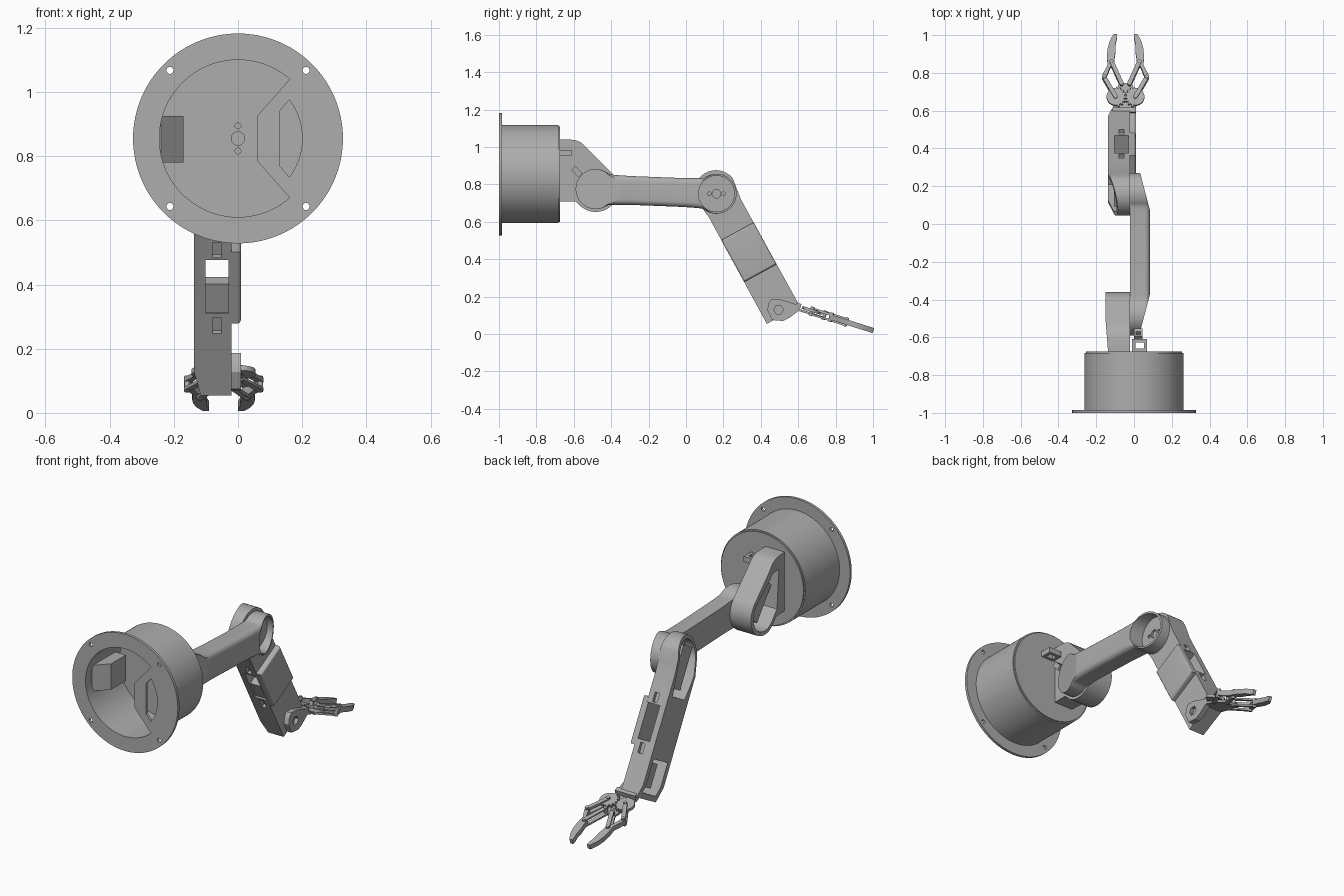
import bpy, bmesh
from math import sin, cos, radians, pi
from mathutils import Matrix, Vector

cube = bpy.data.objects.get("Cube")
if cube:
    bpy.data.objects.remove(cube)

grey = bpy.data.materials.new("plain_grey")
grey.use_nodes = True
GREY = (0.42, 0.42, 0.42, 1)
grey.diffuse_color = GREY
grey.node_tree.nodes["Principled BSDF"].inputs["Base Color"].default_value = GREY


def frame(origin, a, b):
    """Profile plane a, b; extrusion runs along a x b."""
    a, b = Vector(a), Vector(b)
    m = Matrix((a, b, a.cross(b))).transposed().to_4x4()
    m.translation = origin
    return m


SIDE = frame((0, 0, 0), (0, 1, 0), (0, 0, 1))               # extrudes along x
BASE = frame((0, 0, 0.855), (1, 0, 0), (0, 0, 1))           # extrudes along -y
TOP = frame((0, 0, 0), (1, 0, 0), (0, 1, 0))                # extrudes along z
FORE = frame((0, 0.16, 0.76), (0, 0.48, -0.877), (0, 0.877, 0.48))
GRIP = frame((-0.045, 0.6, 0.145), (1, 0, 0), (0, 0.954, -0.3))


def arc(cx, cy, r, start=0, end=360, n=48):
    last = n if end - start == 360 else n - 1
    angles = [radians(start + (end - start) * i / last) for i in range(n)]
    return [(cx + r * cos(t), cy + r * sin(t)) for t in angles]


def rect(a0, a1, b0, b1):
    return [(a0, b0), (a1, b0), (a1, b1), (a0, b1)]


def prism(name, pts, c0, c1, fr, bevel=0.0):
    bm = bmesh.new()
    low = bm.faces.new([bm.verts.new((a, b, c0)) for a, b in pts])
    new = bmesh.ops.extrude_face_region(bm, geom=[low])["geom"]
    top = [v for v in new if isinstance(v, bmesh.types.BMVert)]
    bmesh.ops.translate(bm, verts=top, vec=(0, 0, c1 - c0))
    if bevel:
        edges = [e for e in bm.edges if all(v in top for v in e.verts)]
        bmesh.ops.bevel(bm, geom=edges, offset=bevel, segments=5,
                        profile=0.5, affect='EDGES')
    bm.transform(fr)
    bmesh.ops.recalc_face_normals(bm, faces=bm.faces)
    me = bpy.data.meshes.new(name)
    bm.to_mesh(me)
    bm.free()
    me.materials.append(grey)
    ob = bpy.data.objects.new(name, me)
    bpy.context.collection.objects.link(ob)
    return ob


def slice_off(ob, co, no):
    bm = bmesh.new()
    bm.from_mesh(ob.data)
    res = bmesh.ops.bisect_plane(bm, geom=bm.verts[:] + bm.edges[:] + bm.faces[:],
                                 plane_co=co, plane_no=no, clear_outer=True)
    rim = [e for e in res["geom_cut"] if isinstance(e, bmesh.types.BMEdge)]
    bmesh.ops.contextual_create(bm, geom=rim)
    bmesh.ops.recalc_face_normals(bm, faces=bm.faces)
    bm.to_mesh(ob.data)
    bm.free()


def cut(ob, pts, c0, c1, fr):
    tool = prism("cutter", pts, c0, c1, fr)
    tool.hide_render = True
    mod = ob.modifiers.new("cut", 'BOOLEAN')
    mod.operation, mod.solver, mod.object = 'DIFFERENCE', 'EXACT', tool
    bpy.context.view_layer.objects.active = ob
    bpy.ops.object.modifier_apply(modifier=mod.name)
    bpy.data.objects.remove(tool)


# Base: mounting flange with a shaped opening
flange = prism("base_flange", arc(0, 0, 0.327, n=96), 0.985, 1.0, BASE)
cut(flange, arc(0, 0, 0.245, 49, 311, 64) + [(0.06, -0.07), (0.06, 0.07)], 0.9, 1.1, BASE)
cut(flange, arc(0, 0, 0.2, -37, 37, 16) + [(0.13, 0.085), (0.13, -0.085)], 0.9, 1.1, BASE)
for sx in (-1, 1):
    for sz in (-1, 1):
        cut(flange, arc(sx * 0.212, sz * 0.212, 0.011, n=16), 0.9, 1.1, BASE)

# Base: hollow drum, cable hole, lid and connector block
drum = prism("base_drum", arc(0, 0, 0.262, n=96), 0.683, 0.985, BASE)
cut(drum, arc(0, 0, 0.245, n=96), 0.6, 1.1, BASE)
cut(drum, arc(-0.92, 0.855, 0.03, n=32), 0.2, 0.3, SIDE)
lid = prism("base_lid", arc(0, 0, 0.255, n=96), 0.675, 0.7, BASE)
for z, r in ((0, 0.021), (0.039, 0.009), (-0.039, 0.009)):
    cut(lid, arc(0, z, r, n=24), 0.685, 0.8, BASE)
prism("connector_block", [(-0.25, -0.95), (-0.24, -0.95), (-0.17, -0.88),
                          (-0.17, -0.75), (-0.25, -0.75)], 0.78, 0.925, TOP)
clip = prism("cable_clip", rect(-0.01, 0.07, -0.68, -0.61), 0.955, 0.985, TOP)
cut(clip, rect(0.008, 0.052, -0.66, -0.628), 0.9, 1.0, TOP)

# Shoulder: open shell with a servo inside
A, B = (-0.483, 0.775), (0.163, 0.75)
shoulder = prism("shoulder_shell", [(-0.68, 0.71), (-0.59, 0.71)]
                 + arc(*A, 0.122, -140, 48, 40)
                 + [(-0.535, 1.0), (-0.56, 1.024), (-0.59, 1.036), (-0.62, 1.04), (-0.68, 1.04)],
                 -0.15, -0.02, SIDE)
slice_off(shoulder, (-0.137, -0.68, 0), (-0.34, -0.027, 0))
cut(shoulder, arc(*A, 0.1, -130, 45, 32) + [(-0.56, 0.965), (-0.62, 0.965), (-0.6, 0.75)],
    -0.2, -0.04, SIDE)
SERVO = frame((0, -0.51, 0.81), (0, 0.6, -0.8), (0, 0.8, 0.6))
prism("shoulder_servo", rect(-0.11, 0.1, -0.045, 0.04), -0.1, -0.03, SERVO)

# Upper arm: waisted link with slanted cup ends
steps = [0.12 + 0.76 * i / 20 for i in range(21)]


def waist(sign):
    return [(A[0] + t * (B[0] - A[0]),
             A[1] + t * (B[1] - A[1]) + sign * (0.077 + 0.014 * (2 * t - 1) ** 4))
            for t in steps]


upper = prism("upper_arm", arc(*A, 0.107, 54, 306, 48) + waist(-1)
              + arc(*B, 0.107, -126, 126, 48) + waist(1)[::-1],
              -0.02, 0.085, SIDE, bevel=0.028)
slice_off(upper, (0.085, 0.07, 0), (0.967, 0.253, 0))
slice_off(upper, (0.085, -0.37, 0), (0.967, -0.253, 0))
for y, z in (A, B):
    cut(upper, arc(y, z, 0.096, n=64), 0.0, 0.2, SIDE)
    for dy, r in ((0, 0.023), (-0.038, 0.01), (0.038, 0.01)):
        cut(upper, arc(y + dy, z, r, n=24), -0.012, 0.1, SIDE)
ARM_CLIP = frame((0, -0.585, 0.87), (0, 0.707, -0.707), (0, 0.707, 0.707))
loop = prism("arm_clip", rect(-0.025, 0.03, -0.015, 0.015), 0.0, 0.045, ARM_CLIP)
cut(loop, rect(-0.014, 0.008, -0.1, 0.1), 0.01, 0.035, ARM_CLIP)

# Forearm: shell with elbow and wrist pockets and a through window
fore = prism("forearm", arc(0, 0, 0.116, 100, 260, 40)
             + [(0.04, -0.106), (0.1, -0.098), (0.75, -0.1), (0.75, 0.1), (0.1, 0.098), (0.04, 0.106)],
             -0.137, -0.02, FORE)
slice_off(fore, (-0.137, 0.17, 0.7), (-0.95, -0.22, 0.2))
slice_off(fore, (-0.137, 0.44, 0.15), (-0.95, 0.1, -0.22))
cut(fore, arc(0, 0, 0.095, 90, 270, 32) + [(0.12, -0.078), (0.21, -0.06), (0.21, 0.06), (0.12, 0.078)],
    -0.2, -0.04, FORE)
cut(fore, rect(0.54, 0.72, -0.07, 0.07), -0.2, -0.04, FORE)
cut(fore, rect(0.27, 0.46, -0.2, 0.2), -0.102, -0.03, FORE)
for n0, n1 in ((-0.2, -0.08), (0.08, 0.2)):
    for s0, s1 in ((0.21, 0.26), (0.475, 0.53)):
        cut(fore, rect(s0, s1, n0, n1), -0.08, -0.052, FORE)
prism("elbow_servo", rect(-0.06, 0.17, -0.045, 0.045), -0.105, -0.03, FORE)
prism("middle_servo", rect(0.36, 0.465, -0.09, -0.045), -0.11, -0.025, FORE)
prism("wrist_servo", rect(0.56, 0.69, -0.04, 0.04), -0.1, -0.03, FORE)
prism("forearm_cover", rect(0.24, 0.495, -0.099, 0.099), -0.022, 0.01, FORE, bevel=0.012)

# Wrist bracket and cross plate
wrist = prism("wrist_bracket", [(0.435, 0.128), (0.44, 0.165), (0.457, 0.187), (0.5, 0.187),
                                (0.61, 0.152), (0.61, 0.13), (0.55, 0.085), (0.52, 0.07), (0.46, 0.075)],
              -0.021, 0.01, SIDE)
cut(wrist, arc(0.495, 0.13, 0.026, n=6), -0.01, 0.1, SIDE)
prism("wrist_plate", rect(-0.07, 0.055, -0.015, 0.012), -0.02, 0.02, GRIP)
prism("gripper_base", [(-0.07, 0), (0.055, 0), (0.06, 0.08), (0.035, 0.155),
                       (-0.035, 0.155), (-0.06, 0.08)], -0.02, -0.008, GRIP)


def link(name, p, q, c0, c1, r=0.011):
    d = (Vector(q) - Vector(p))
    ang = Vector((1, 0)).angle_signed(d) * -180 / pi
    prism(name, arc(*p, r, ang + 90, ang + 270, 10) + arc(*q, r, ang - 90, ang + 90, 10),
          c0, c1, GRIP)


# Gripper: geared parallel linkage, mirrored left and right
for side, s in (("left", 1), ("right", -1)):
    gear, inner = (s * 0.053, 0.075), (s * 0.021, 0.147)
    outer, knuckle = (s * 0.113, 0.183), (s * 0.073, 0.267)
    teeth = []
    for i in range(96):
        t = 2 * pi * i / 96
        r = 0.057 if cos(t) < -0.1 and i % 6 < 3 else 0.047
        teeth.append((gear[0] + s * r * cos(t), gear[1] + r * sin(t)))
    prism(side + "_gear", teeth, -0.004, 0.012, GRIP)
    link(side + "_drive_link", gear, outer, 0.006, 0.02)
    for c0 in (-0.022, 0.012):
        link(side + "_guide_link", inner, knuckle, c0, c0 + 0.01)
    link(side + "_lower_link", gear, outer, -0.022, -0.012)
    finger = [(0.105, 0.175), (0.122, 0.178), (0.122, 0.195), (0.095, 0.25), (0.098, 0.3),
              (0.095, 0.34), (0.083, 0.385), (0.063, 0.421), (0.045, 0.421), (0.046, 0.4),
              (0.052, 0.37), (0.052, 0.33), (0.058, 0.29), (0.06, 0.26), (0.08, 0.24)]
    prism(side + "_finger", [(s * a, b) for a, b in finger], -0.014, 0.014, GRIP)
    for p in (gear, inner, outer, knuckle):
        prism(side + "_pin", arc(*p, 0.0095, n=16), -0.025, 0.025, GRIP)

# Smooth the round surfaces and keep crisp edges
for ob in bpy.context.scene.objects:
    ob.select_set(ob.type == 'MESH' and grey.name in ob.data.materials)
bpy.ops.object.shade_smooth_by_angle(angle=radians(30))
